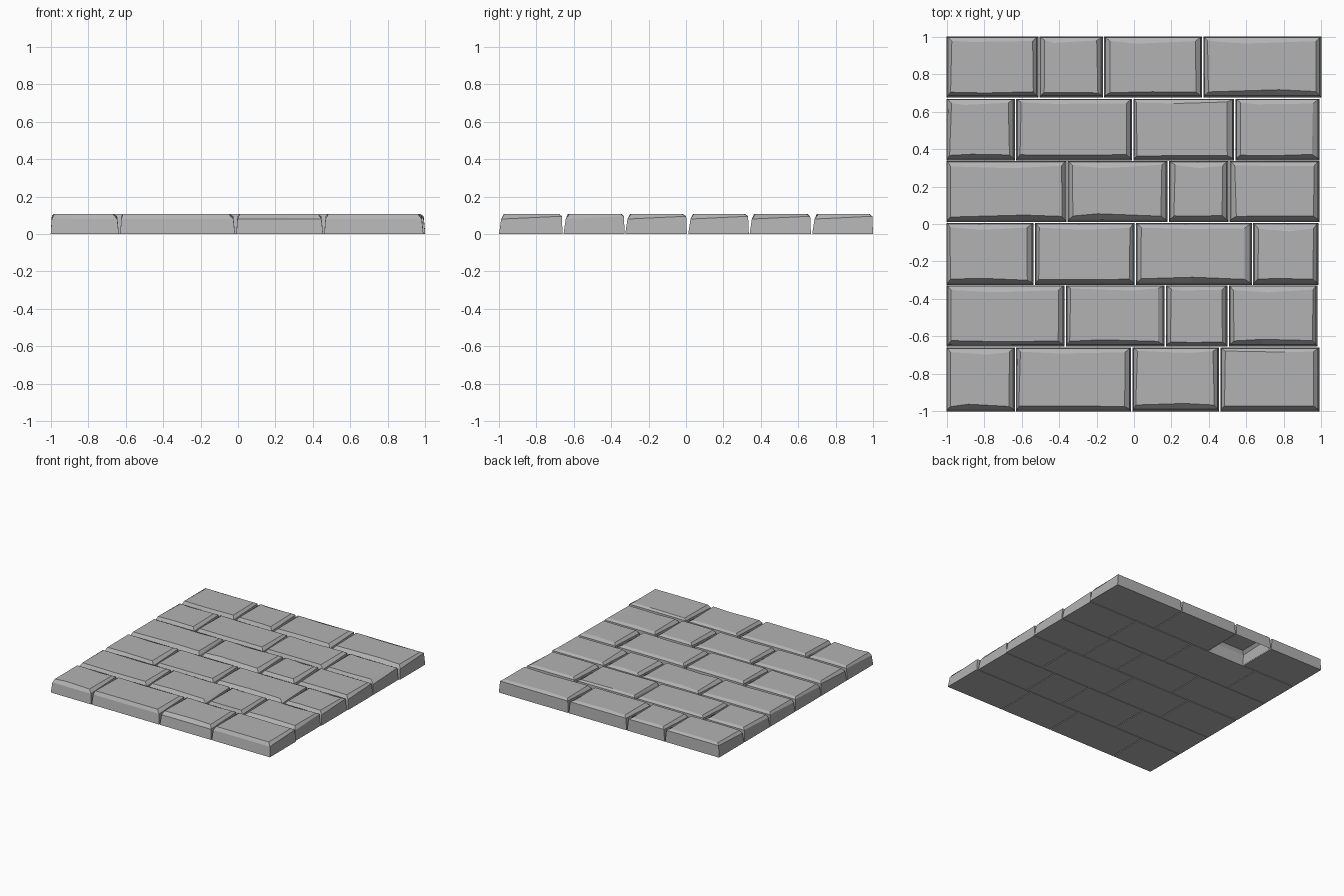
import bpy, bmesh, random

if "Cube" in bpy.data.objects:
    bpy.data.objects.remove(bpy.data.objects["Cube"])

random.seed(7)
stone = bpy.data.materials.new("grey stone")
stone.diffuse_color = (0.45, 0.45, 0.45, 1)
stone.use_nodes = True
stone.node_tree.nodes["Principled BSDF"].inputs["Base Color"].default_value = stone.diffuse_color

# Each course: south edge, north edge, brick joints from west to east
COURSES = [
    (0.675, 1.00, (-1, -0.51, -0.165, 0.365, 1.0)),
    (0.34, 0.668, (-1, -0.635, -0.01, 0.535, 0.99)),
    (0.012, 0.336, (-1, -0.36, 0.18, 0.505, 0.99)),
    (-0.325, 0.005, (-1, -0.535, 0.005, 0.63, 0.985)),
    (-0.655, -0.328, (-1, -0.37, 0.165, 0.50, 0.98)),
    (-1.00, -0.66, (-1, -0.635, -0.015, 0.455, 0.99)),
]
TOP = 0.107


def ring(bm, x0, x1, y0, y1, xs, xn, z, zn, dip_s=0, dip_n=0):
    """Six-sided loop; xs / xn are the knee points on the south / north edges."""
    pts = [(x0, y0, z), (xs, y0 + dip_s, z), (x1, y0, z),
           (x1, y1, zn), (xn, y1 - dip_n, zn), (x0, y1, zn)]
    return [bm.verts.new(p) for p in pts]


def brick(name, x0, x1, y0, y1, open_below=False):
    r = random.uniform
    w = x1 - x0
    xs, xn = x0 + w * r(0.3, 0.7), x0 + w * r(0.2, 0.7)
    bm = bmesh.new()
    # footprint, leaning sides, then the worn top edge
    base = ring(bm, x0, x1, y0, y1, xs, xn, 0, 0)
    side = ring(bm, x0 + 0.006, x1 - 0.009, y0 + 0.012, y1 - 0.004,
                xs, xn, 0.08, 0.095)
    top = ring(bm, x0 + r(0.02, 0.03), x1 - r(0.025, 0.035), y0 + r(0.026, 0.032),
               y1 - r(0.018, 0.028), xs, xn, TOP, TOP,
               r(-0.003, 0.014), r(0.002, 0.016))
    for v in top:  # slightly irregular corners
        v.co.x += r(-0.006, 0.006)
        v.co.y += r(-0.003, 0.003)
    for a, b in ((base, side), (side, top)):
        for i in range(6):
            j = (i + 1) % 6
            bm.faces.new((a[i], a[j], b[j], b[i]))
    bm.faces.new(top)
    if not open_below:
        bm.faces.new(base[::-1])
    mesh = bpy.data.meshes.new(name)
    bm.to_mesh(mesh)
    bm.free()
    mesh.materials.append(stone)
    bpy.context.collection.objects.link(bpy.data.objects.new(name, mesh))


# Six staggered courses of four bricks; one brick is hollow underneath
for row, (y0, y1, joints) in enumerate(COURSES):
    for col in range(4):
        west = joints[col] + (0.006 if col else 0)
        east = joints[col + 1] - (0 if col == 3 else 0.001)
        brick(f"brick_row{row + 1}_{col + 1}", west, east, y0, y1,
              open_below=(row == 0 and col == 1))
